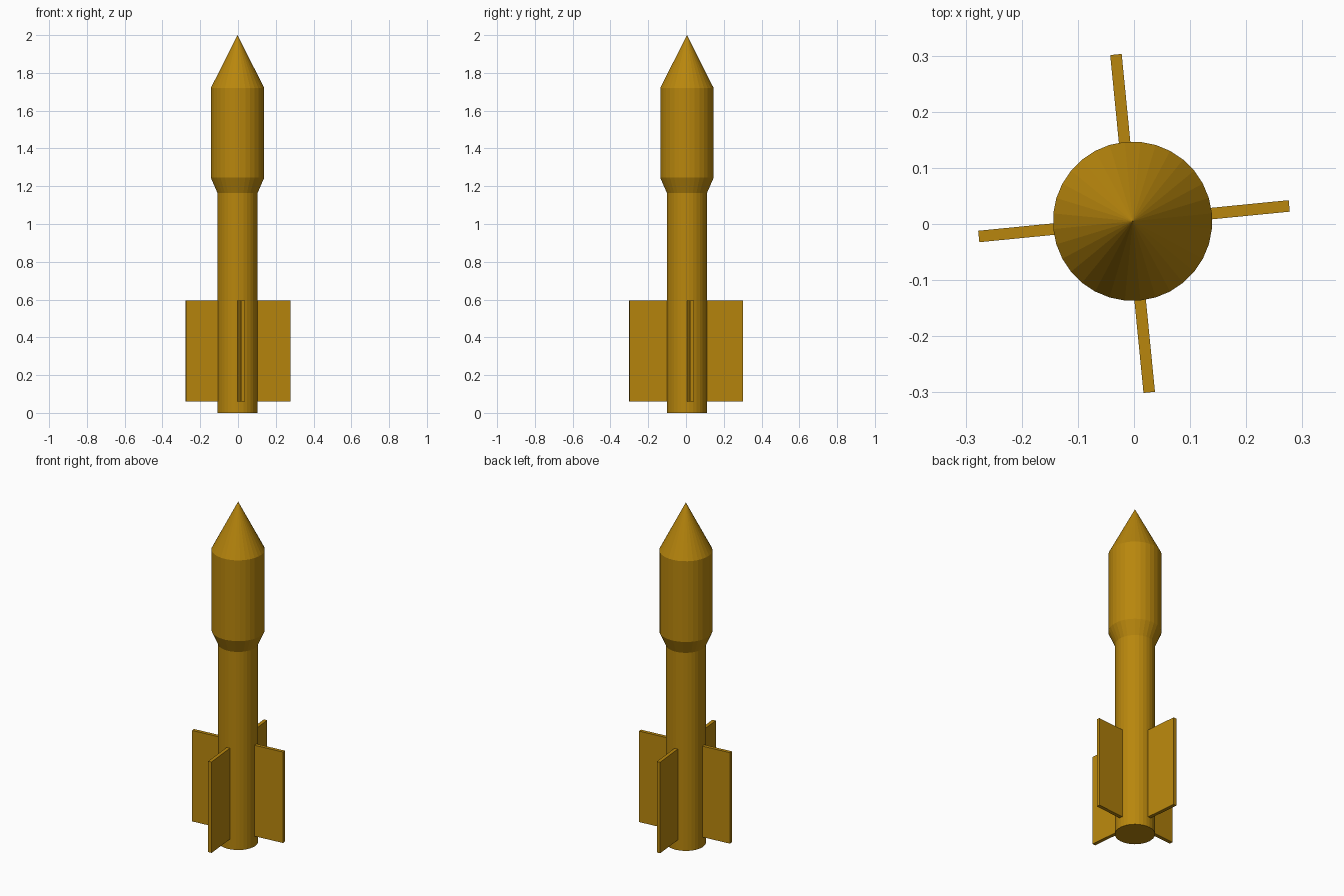
import bpy, bmesh
from math import cos, sin, pi
from mathutils import Matrix, Vector

if "Cube" in bpy.data.objects:
    bpy.data.objects.remove(bpy.data.objects["Cube"])

SIDES = 32
TURN = pi / SIDES                       # whole rocket is turned by half a facet
AXIS = Vector((-0.0025, 0.005, 0.0))

gold = bpy.data.materials.new("gold")
gold.diffuse_color = (0.48, 0.24, 0.004, 1)
gold.use_nodes = True
gold.node_tree.nodes["Principled BSDF"].inputs["Base Color"].default_value = gold.diffuse_color


def finish(name, bm):
    bmesh.ops.recalc_face_normals(bm, faces=bm.faces)
    mesh = bpy.data.meshes.new(name)
    bm.to_mesh(mesh)
    bm.free()
    mesh.materials.append(gold)
    obj = bpy.data.objects.new(name, mesh)
    bpy.context.collection.objects.link(obj)
    return obj


def lathe(name, profile, tip_z):
    """Faceted body: rings of (radius, z) closed by a base cap and a pointed tip."""
    bm = bmesh.new()
    angles = [TURN + 2 * pi * i / SIDES for i in range(SIDES)]
    rings = [[bm.verts.new(AXIS + Vector((r * cos(a), r * sin(a), z))) for a in angles]
             for r, z in profile]
    tip = bm.verts.new(AXIS + Vector((0, 0, tip_z)))
    bm.faces.new(rings[0])
    for i in range(SIDES):
        j = (i + 1) % SIDES
        for low, high in zip(rings, rings[1:]):
            bm.faces.new((low[i], low[j], high[j], high[i]))
        bm.faces.new((rings[-1][i], rings[-1][j], tip))
    return finish(name, bm)


def fin(name, angle, reach, centre, inner=0.08, thick=0.0205, z0=0.06, z1=0.595):
    """Flat rectangular fin, its root buried in the body."""
    bm = bmesh.new()
    place = (Matrix.Translation(centre) @ Matrix.Rotation(angle, 4, 'Z')
             @ Matrix.Translation(((inner + reach) / 2, 0, (z0 + z1) / 2))
             @ Matrix.Diagonal((reach - inner, thick, z1 - z0, 1)))
    bmesh.ops.create_cube(bm, size=1, matrix=place)
    return finish(name, bm)


# Slim booster, flared collar, wide upper stage and nose cone
lathe("rocket_body", [(0.107, 0), (0.107, 1.165), (0.142, 1.245), (0.142, 1.72)], 2.0)

# Four fins: the front/back pair reaches a little further than the side pair
for i, name in enumerate(["right_fin", "back_fin", "left_fin", "front_fin"]):
    reach, centre = ((0.278, (0, 0.005, 0)), (0.3025, (-0.0025, 0.001, 0)))[i % 2]
    fin(name, TURN + i * pi / 2, reach, centre)
